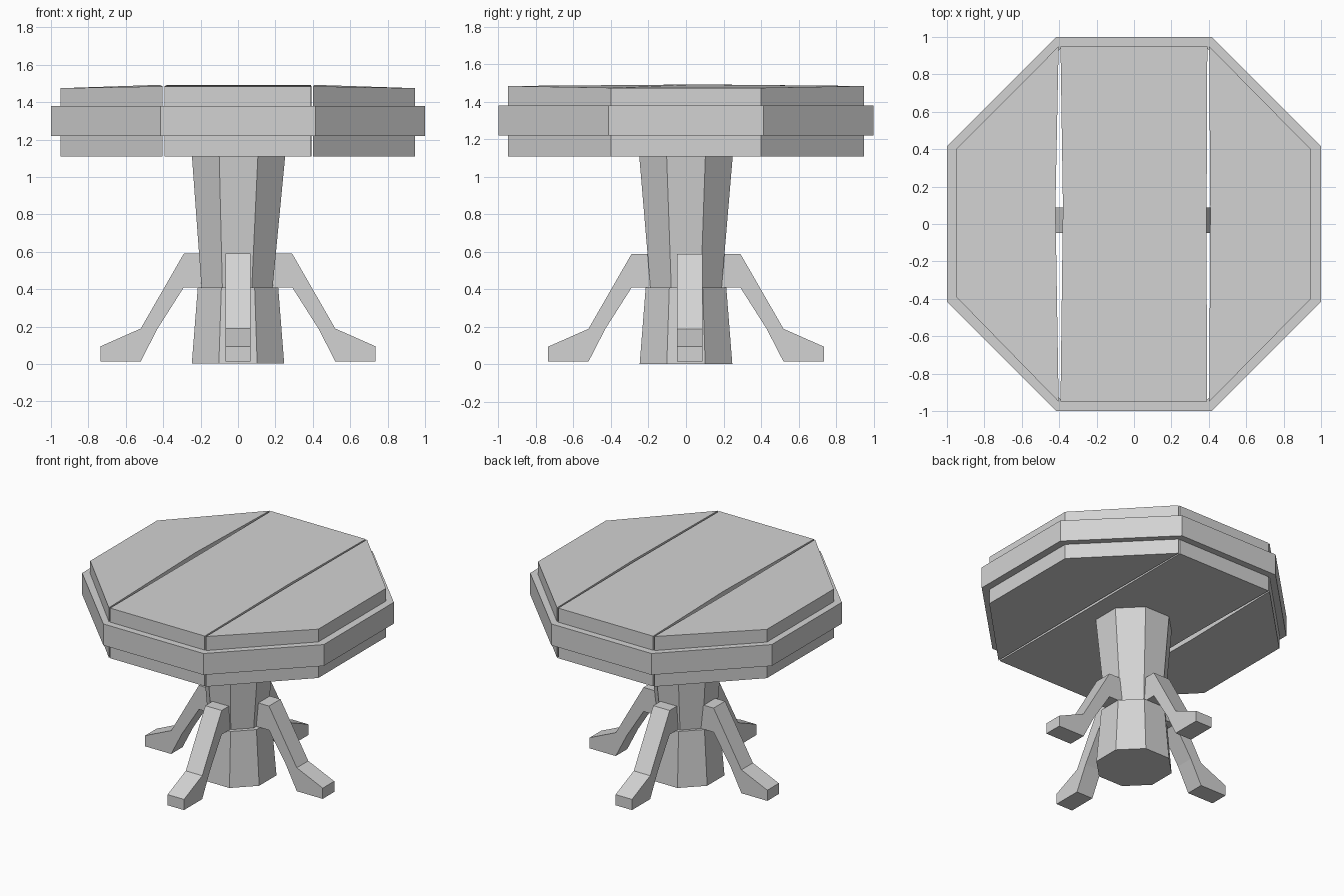
import bpy, bmesh, math
from mathutils import Matrix, Vector

if "Cube" in bpy.data.objects:
    bpy.data.objects.remove(bpy.data.objects["Cube"])

mat = bpy.data.materials.new("pale_grey_wood")
mat.diffuse_color = (0.65, 0.65, 0.65, 1)
mat.use_nodes = True
mat.node_tree.nodes["Principled BSDF"].inputs["Base Color"].default_value = mat.diffuse_color


def finish(bm, name):
    bmesh.ops.recalc_face_normals(bm, faces=bm.faces)
    me = bpy.data.meshes.new(name)
    bm.to_mesh(me)
    bm.free()
    me.materials.append(mat)
    ob = bpy.data.objects.new(name, me)
    bpy.context.collection.objects.link(ob)
    return ob


def loft(name, rings, closed=False):
    """Skin matching loops of points; cap the ends, or join last to first."""
    bm = bmesh.new()
    loops = [[bm.verts.new(p) for p in r] for r in rings]
    n = len(loops[0])
    pairs = list(zip(loops, loops[1:]))
    if closed:
        pairs.append((loops[-1], loops[0]))
    else:
        bm.faces.new(loops[0])
        bm.faces.new(loops[-1])
    for a, b in pairs:
        for i in range(n):
            j = (i + 1) % n
            bm.faces.new((a[i], a[j], b[j], b[i]))
    return finish(bm, name)


def octagon(half, z, cx=0.0):
    """Octagon with flat sides facing the axes."""
    r = half / math.cos(math.pi / 8)
    return [(cx + r * math.cos(math.pi / 8 + k * math.pi / 4),
             r * math.sin(math.pi / 8 + k * math.pi / 4), z) for k in range(8)]


# Table top: three planks with tapering gaps, slightly worn down at the rim
def plank(name, outline):
    top = [(x, y, 1.493 - 0.018 * max(0, (abs(x) - 0.42) / 0.53)
            - (0.008 if abs(y) > 0.9 else 0)) for x, y in outline]
    loft(name, [[(x, y, 1.11) for x, y in outline], top])


plank("middle_plank", [(-0.393, -0.95), (0.39, -0.95), (0.388, 0.05), (0.392, 0.95),
                       (-0.393, 0.95), (-0.38, 0.1)])
plank("left_plank", [(-0.403, -0.95), (-0.42, 0.1), (-0.403, 0.95), (-0.95, 0.4), (-0.95, -0.39)])
plank("right_plank", [(0.402, -0.95), (0.945, -0.4), (0.945, 0.4), (0.402, 0.95), (0.408, 0.05)])

# Band around the planks
outer, inner = octagon(1.0, 0), octagon(0.94, 0)
loft("rim_band", [[(x, y, z) for x, y, _ in ring] for ring, z in
                  ((outer, 1.22), (outer, 1.38), (inner, 1.38), (inner, 1.22))], closed=True)

# Pedestal: flared column above, plinth below
loft("column", [octagon(0.19, 0.41, -0.005), octagon(0.25, 1.12, 0.003)])
loft("plinth", [octagon(0.247, 0.003), octagon(0.215, 0.41)])

# Four bent legs, profile as (distance from centre, height)
profile = [(0.16, 0.59), (0.29, 0.59), (0.52, 0.19), (0.735, 0.095), (0.735, 0.015),
           (0.52, 0.015), (0.43, 0.19), (0.29, 0.41), (0.16, 0.41)]
shifts = {"right_leg": (0, 0.02), "back_leg": (90, 0.0), "left_leg": (180, -0.02), "front_leg": (270, 0.0)}
bm_width = 0.068
for name, (angle, shift) in shifts.items():
    rot = Matrix.Rotation(math.radians(angle), 4, 'Z')
    loft(name, [[rot @ Vector((d, s * bm_width + shift, z)) for d, z in profile] for s in (-1, 1)])
